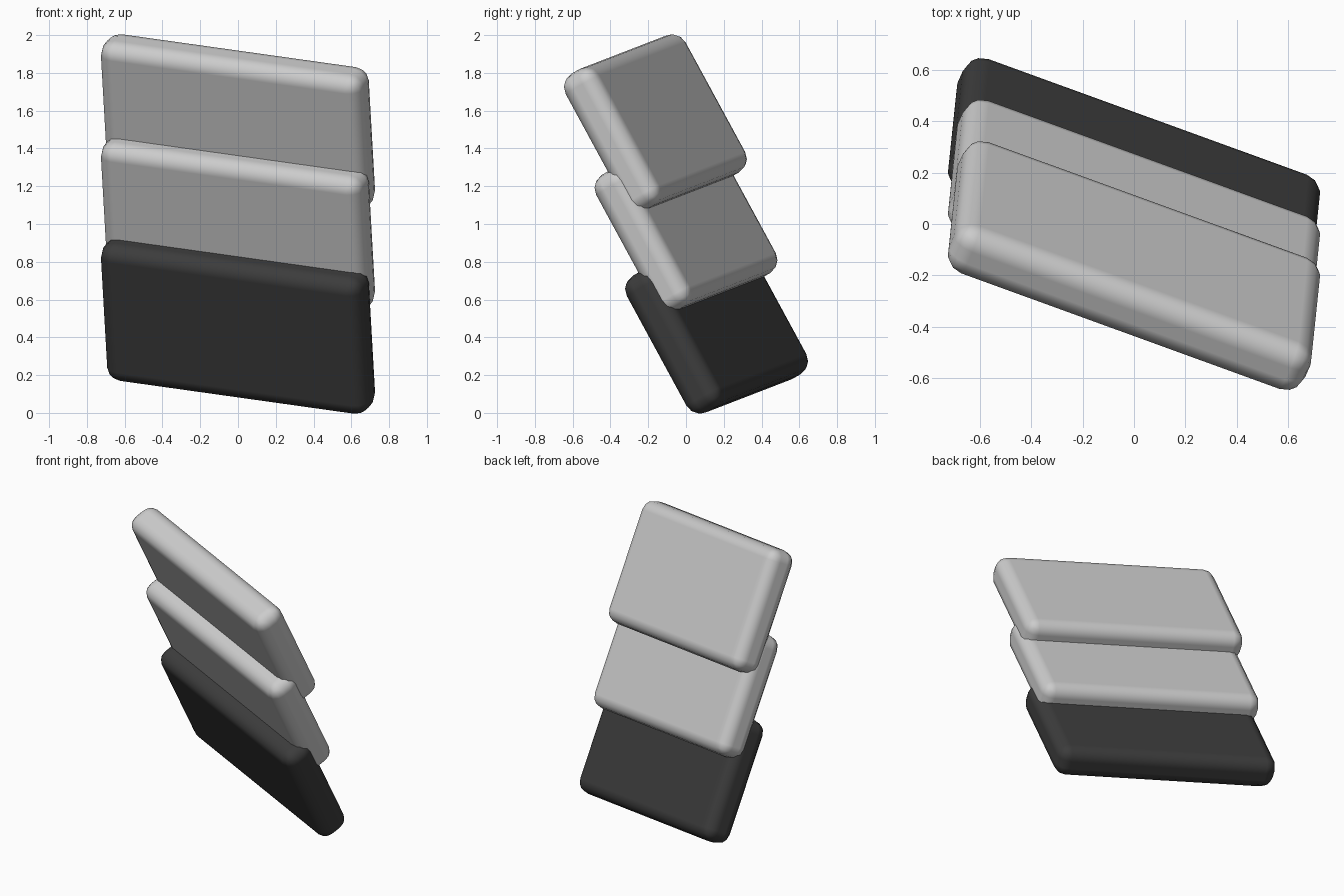
import bpy
from mathutils import Matrix, Vector

if "Cube" in bpy.data.objects:
    bpy.data.objects.remove(bpy.data.objects["Cube"])


def material(name, value):
    m = bpy.data.materials.new(name)
    m.diffuse_color = (value, value, value, 1)
    m.use_nodes = True
    m.node_tree.nodes["Principled BSDF"].inputs["Base Color"].default_value = m.diffuse_color
    return m


light_grey = material("light_grey", 0.6)
charcoal = material("charcoal", 0.045)

# Shared tilt of all slabs: width, thickness and height directions
height_dir = Vector((-0.050, -0.477, 0.878)).normalized()
width_dir = Vector((0.932, -0.340, -0.128))
width_dir = (width_dir - height_dir * width_dir.dot(height_dir)).normalized()
depth_dir = height_dir.cross(width_dir)
tilt = Matrix((width_dir, depth_dir, height_dir)).transposed().to_4x4()

SIZE = Vector((1.491, 0.215, 0.822))
STEP = Vector((0, -0.162, 0.535))


def slab(name, centre, mat):
    """A rounded rectangular slab, tilted and placed at centre."""
    bpy.ops.mesh.primitive_cube_add(size=1)
    ob = bpy.context.object
    ob.name = name
    ob.data.transform(Matrix.Diagonal((*SIZE, 1)))
    ob.matrix_world = Matrix.Translation(centre) @ tilt
    ob.data.materials.append(mat)
    bpy.ops.object.shade_smooth()
    bevel = ob.modifiers.new("rounded_edges", "BEVEL")
    bevel.width = 0.08
    bevel.segments = 3
    bevel.harden_normals = True


# Three overlapping slabs, stepping forward as they rise
middle = Vector((0, 0, 1.0))
slab("bottom_slab", middle - STEP, charcoal)
slab("middle_slab", middle, light_grey)
slab("top_slab", middle + STEP, light_grey)
